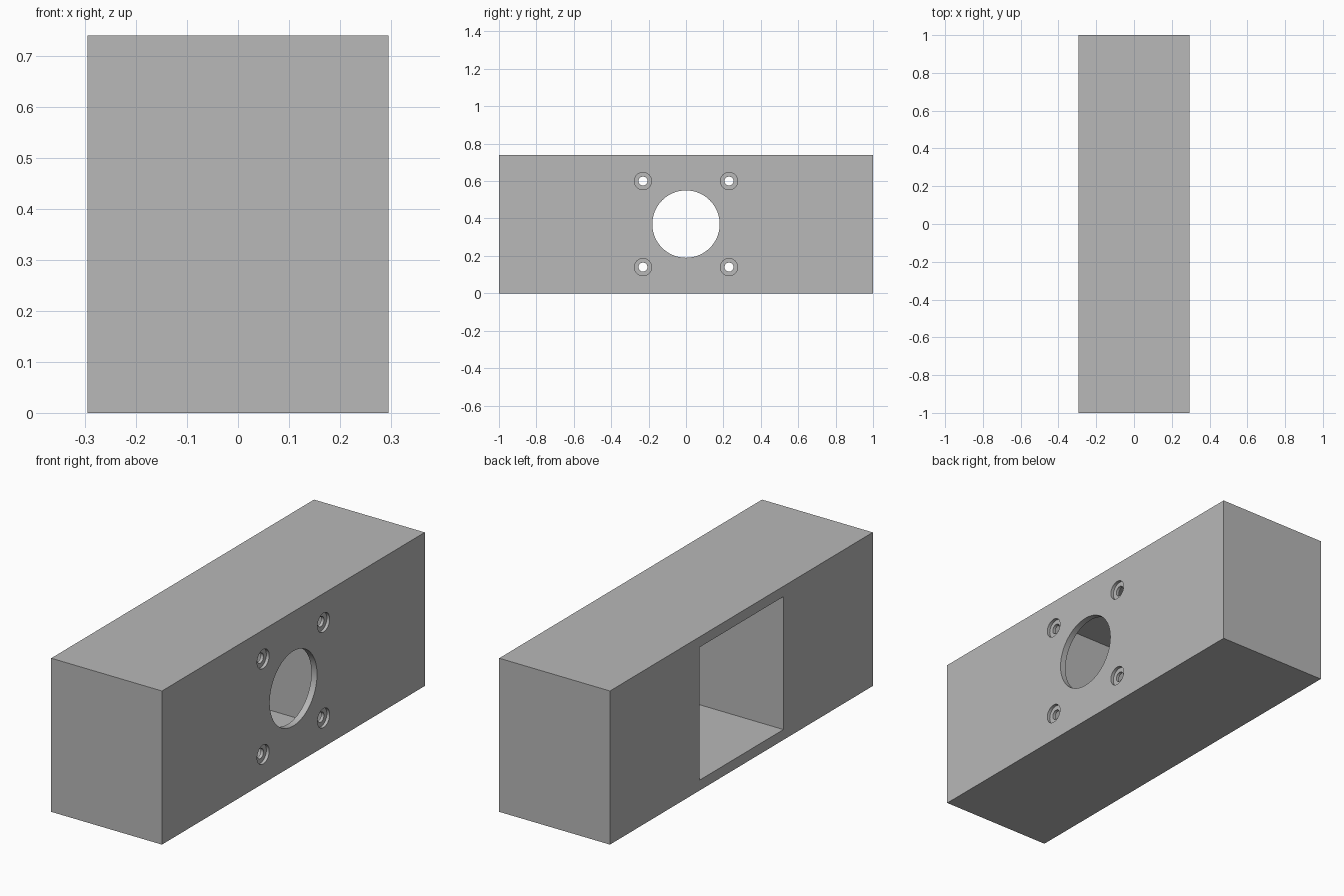
import bpy
from math import pi, radians

default = bpy.data.objects.get("Cube")
if default:
    bpy.data.objects.remove(default, do_unlink=True)

WIDTH, LENGTH, HEIGHT = 0.59, 2.0, 0.74
MID = HEIGHT / 2
FACE = WIDTH / 2      # x of the drilled face
WALL = 0.03           # thickness left behind the pocket
POCKET = 0.64         # side of the square pocket
SPACING = 0.23        # screw offset from the centre

grey = bpy.data.materials.new("plain grey")
grey.use_nodes = True
colour = (0.48, 0.48, 0.48, 1)
grey.diffuse_color = colour
grey.node_tree.nodes["Principled BSDF"].inputs["Base Color"].default_value = colour


def box(name, x0, x1, y_size, z_size):
    bpy.ops.mesh.primitive_cube_add(size=1, location=((x0 + x1) / 2, 0, MID))
    obj = bpy.context.object
    obj.name = name
    obj.scale = (x1 - x0, y_size, z_size)
    bpy.ops.object.transform_apply(location=True, rotation=True, scale=True)
    obj.data.materials.append(grey)
    return obj


def drill(name, radius, x0, x1, y, z, sides):
    bpy.ops.mesh.primitive_cylinder_add(
        vertices=sides, radius=radius, depth=x1 - x0,
        location=((x0 + x1) / 2, y, z), rotation=(0, pi / 2, 0))
    obj = bpy.context.object
    obj.name = name
    bpy.ops.object.transform_apply(location=True, rotation=True, scale=True)
    obj.data.materials.append(grey)
    return obj


def cut(target, cutter):
    cutter.hide_render = True
    mod = target.modifiers.new(cutter.name, "BOOLEAN")
    mod.operation = "DIFFERENCE"
    mod.solver = "EXACT"
    mod.object = cutter
    bpy.ops.object.select_all(action="DESELECT")
    target.select_set(True)
    bpy.context.view_layer.objects.active = target
    bpy.ops.object.modifier_apply(modifier=mod.name)
    bpy.data.objects.remove(cutter, do_unlink=True)


# Solid block
block = box("mounting_block", -FACE, FACE, LENGTH, HEIGHT)

# Square pocket, open on the side opposite the drilled face
cut(block, box("pocket_cutter", -FACE - 0.1, FACE - WALL, POCKET, POCKET))

# Large round opening through the thin wall
cut(block, drill("opening_cutter", 0.18, FACE - 0.1, FACE + 0.1, 0, MID, 96))

# Four counterbored screw holes
for sy in (-1, 1):
    for sz in (-1, 1):
        y, z = sy * SPACING, MID + sz * SPACING
        cut(block, drill("counterbore_cutter", 0.046, FACE - WALL / 2, FACE + 0.1, y, z, 48))
        cut(block, drill("screw_hole_cutter", 0.024, FACE - 0.1, FACE + 0.1, y, z, 48))

# Smooth bores, sharp edges
bpy.ops.object.select_all(action="DESELECT")
block.select_set(True)
bpy.context.view_layer.objects.active = block
bpy.ops.object.shade_smooth_by_angle(angle=radians(30))
